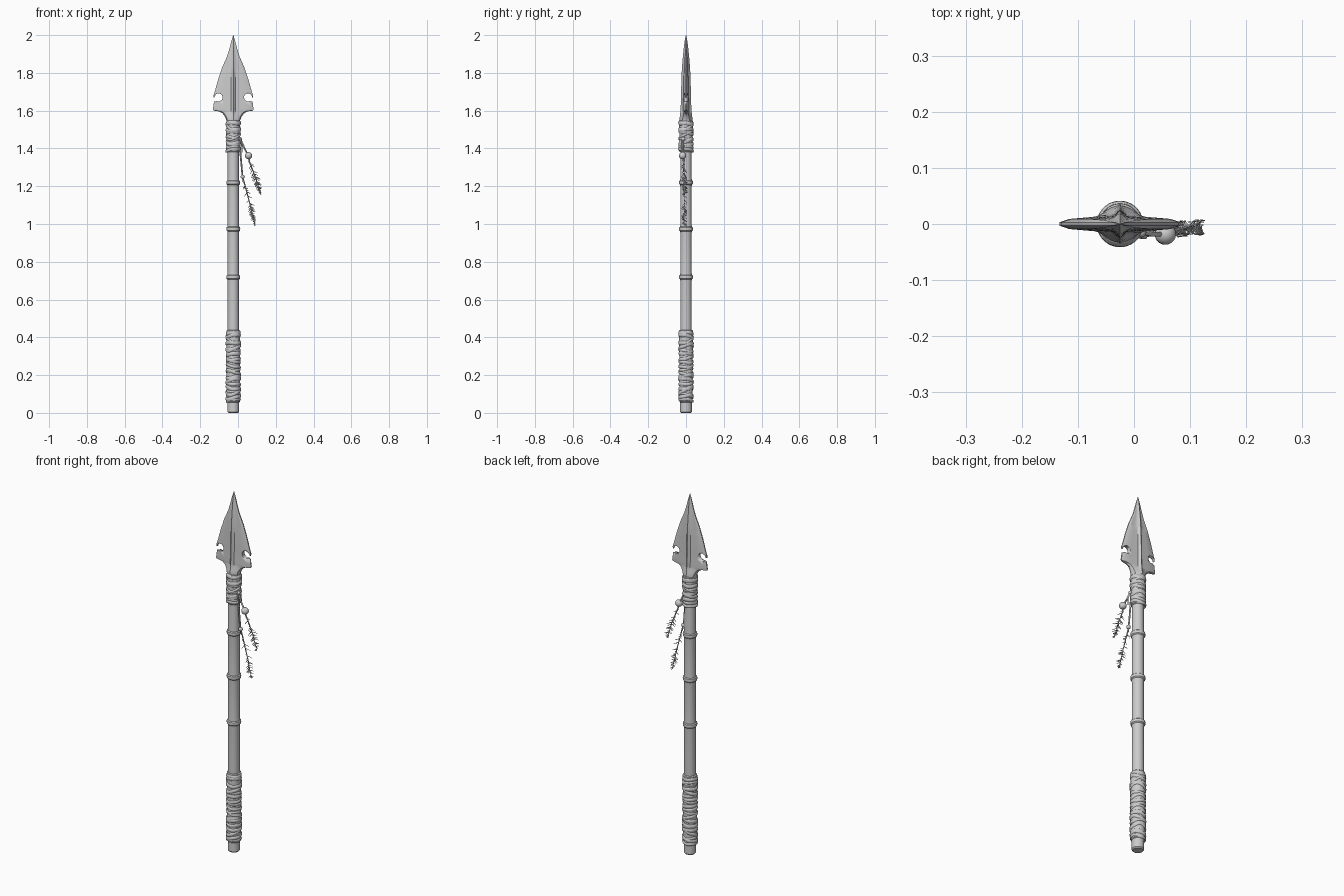
import bpy, bmesh, math, random
from mathutils import Vector

if "Cube" in bpy.data.objects:
    bpy.data.objects.remove(bpy.data.objects["Cube"])

random.seed(4)
CX = -0.025  # shaft axis


def make(name, bm, angle=35):
    bmesh.ops.recalc_face_normals(bm, faces=bm.faces)
    me = bpy.data.meshes.new(name)
    bm.to_mesh(me)
    bm.free()
    ob = bpy.data.objects.new(name, me)
    bpy.context.collection.objects.link(ob)
    bpy.ops.object.select_all(action='DESELECT')
    ob.select_set(True)
    bpy.context.view_layer.objects.active = ob
    bpy.ops.object.shade_smooth_by_angle(angle=math.radians(angle))
    return ob


def loft(bm, rings, closed=False):
    vs = [[bm.verts.new(p) for p in r] for r in rings]
    n = len(vs[0])
    pairs = list(zip(vs, vs[1:])) + ([(vs[-1], vs[0])] if closed else [])
    for a, b in pairs:
        for i in range(n):
            j = (i + 1) % n
            bm.faces.new((a[i], a[j], b[j], b[i]))
    if not closed:
        bm.faces.new(vs[0])
        bm.faces.new(vs[-1])


def lathe(name, profile, n=32):
    bm = bmesh.new()
    loft(bm, [[(CX + r * math.cos(2 * math.pi * i / n), r * math.sin(2 * math.pi * i / n), z)
               for i in range(n)] for r, z in profile])
    return make(name, bm)


def tube(bm, pts, r0, r1, n=6):
    pts = [Vector(p) for p in pts]
    rings = []
    for k, p in enumerate(pts):
        d = (pts[min(k + 1, len(pts) - 1)] - pts[max(k - 1, 0)]).normalized()
        a = d.cross(Vector((0, 1, 0))).normalized()
        b = d.cross(a)
        r = r0 + (r1 - r0) * k / (len(pts) - 1)
        rings.append([p + r * (a * math.cos(2 * math.pi * i / n) + b * math.sin(2 * math.pi * i / n))
                      for i in range(n)])
    loft(bm, rings)


def band(bm, z, tilt, phase, r, width, thick, n=36):
    # closed tilted strap around the shaft
    rings = []
    for i in range(n):
        a = 2 * math.pi * i / n
        zc = z + tilt * math.cos(a + phase) + 0.002 * math.sin(3 * a + phase)
        rings.append([(CX + (r + thick * math.cos(t)) * math.cos(a),
                       (r + thick * math.cos(t)) * math.sin(a),
                       zc + width * math.sin(t)) for t in [k * math.pi / 4 for k in range(8)]])
    loft(bm, rings, closed=True)


# bamboo shaft with raised nodes
profile = [(0.026, 0.0), (0.031, 0.006), (0.031, 0.06), (0.030, 0.42)]
for z in (0.72, 0.975, 1.22):
    profile += [(0.0295, z - 0.03), (0.031, z - 0.014), (0.036, z - 0.009), (0.037, z),
                (0.036, z + 0.007), (0.031, z + 0.011), (0.0295, z + 0.03)]
profile += [(0.029, 1.54)]
lathe("bamboo_shaft", profile)


# leather wraps: sleeve plus overlapping tilted straps
def wrap(name, z0, z1, step):
    lathe(name + "_sleeve", [(0.031, z0), (0.035, z0 + 0.004), (0.036, z1 - 0.004), (0.031, z1)])
    bm = bmesh.new()
    z = z0 + 0.012
    while z < z1 - 0.008:
        room = min(z - z0, z1 - z) - 0.006
        band(bm, z, min(room, random.uniform(0.002, 0.022)), random.uniform(0, 6.28),
             0.0355 + random.uniform(-0.001, 0.0015), random.uniform(0.007, 0.011), 0.0045)
        z += step * random.uniform(0.8, 1.2)
    make(name + "_straps", bm, 50)


wrap("grip_wrap", 0.055, 0.44, 0.019)
wrap("head_binding", 1.38, 1.55, 0.017)

# spear blade: half width and ridge thickness by height
rows = [(1.50, .028, .026), (1.535, .034, .031), (1.55, .037, .034), (1.568, .044, .033),
        (1.585, .056, .031), (1.596, .074, .030), (1.600, .104, .029), (1.606, .108, .029),
        (1.625, .105, .028), (1.65, .102, .027), (1.68, .105, .026), (1.70, .099, .026),
        (1.735, .088, .025), (1.77, .078, .024), (1.80, .068, .023), (1.83, .058, .021),
        (1.86, .045, .019), (1.89, .032, .016), (1.93, .020, .012), (1.965, .011, .008),
        (2.0, .0008, .0008)]
bm = bmesh.new()
rings = []
for z, w, t in rows:
    j = w * (1 + (random.uniform(-.02, .02) if 1.69 < z < 1.9 else 0))
    neck = max(0, min(1, (1.6 - z) / 0.05))
    half = [(0, t), (min(.012, .3 * w), t * (.55 + .35 * neck)), (.5 * j, t * (.42 + .4 * neck)),
            (.84 * j, min(.009, .4 * t) + .010 * neck), (j, min(.003, .3 * t))]
    cols = [(-x, y) for x, y in half[:0:-1]] + half
    rings.append([(CX + x, -y, z) for x, y in cols] + [(CX + x, y, z) for x, y in cols[::-1]])
loft(bm, rings)
blade = make("spear_blade", bm, 28)

# round barb notches with a narrow mouth
for s in (-1, 1):
    for outline in ([(.078 + .021 * math.cos(a * math.pi / 10), 1.67 + .021 * math.sin(a * math.pi / 10))
                     for a in range(20)],
                    [(.082, 1.652), (.13, 1.640), (.13, 1.662), (.082, 1.674)]):
        bm = bmesh.new()
        loft(bm, [[(CX + s * x, y, z) for x, z in outline] for y in (-.08, .08)])
        cutter = make("notch_cutter", bm)
        cutter.hide_render = True
        bpy.context.view_layer.objects.active = blade
        mod = blade.modifiers.new("notch", 'BOOLEAN')
        mod.operation = 'DIFFERENCE'
        mod.object = cutter
        bpy.ops.object.modifier_apply(modifier=mod.name)
        bpy.data.objects.remove(cutter)

# hanging cords
bm = bmesh.new()
tube(bm, [(.005, -.012, 1.465), (.03, -.018, 1.41), (.055, -.018, 1.36), (.062, -.012, 1.32)], .005, .004)
tube(bm, [(.006, -.01, 1.45), (.014, -.012, 1.36), (.024, -.012, 1.25), (.03, -.01, 1.22)], .005, .004)
tube(bm, [(.006, -.022, 1.46), (.02, -.024, 1.42), (.022, -.018, 1.38)], .004, .003)
make("hanging_cords", bm, 60)

# beads
for name, p, r in (("large_bead", (.056, -.018, 1.362), .019), ("small_bead", (.025, -.012, 1.25), .011),
                   ("cord_knot", (.012, -.014, 1.45), .010)):
    bm = bmesh.new()
    bmesh.ops.create_uvsphere(bm, u_segments=20, v_segments=12, radius=r)
    bmesh.ops.translate(bm, verts=bm.verts, vec=p)
    make(name, bm)


# ragged feathers: quill with clumps of thin barbs
def feather(name, pts, width, thick_from):
    bm = bmesh.new()
    tube(bm, pts, .0035, .0015)
    a, b, c = [Vector(p) for p in pts]
    n = 44
    for k in range(3, n):
        t = k / n
        p = a.lerp(b, t * 2) if t < .5 else b.lerp(c, t * 2 - 1)
        d = (c - a).normalized()
        side = d.cross(Vector((0, 1, 0))).normalized()
        for s in (-1, 1):
            if random.random() > (.8 if t > thick_from else .3):
                continue
            w = width * math.sin(math.pi * min(1, .15 + t * .8)) * random.uniform(.6, 1)
            lift = Vector((0, random.choice((-1, 1)) * random.uniform(.004, .014), 0))
            q = p + side * s * w + d * w * .8 + lift
            q.z = max(q.z, c.z - .003)
            tube(bm, [p, p.lerp(q, .6) + lift * .4, q], .0022, .0008, 4)
    make(name, bm, 60)


feather("upper_feather", [(.060, -.012, 1.33), (.092, -.008, 1.25), (.120, -.006, 1.155)], .024, .6)
feather("lower_feather", [(.030, -.010, 1.23), (.062, -.009, 1.11), (.090, -.008, .99)], .024, .5)
